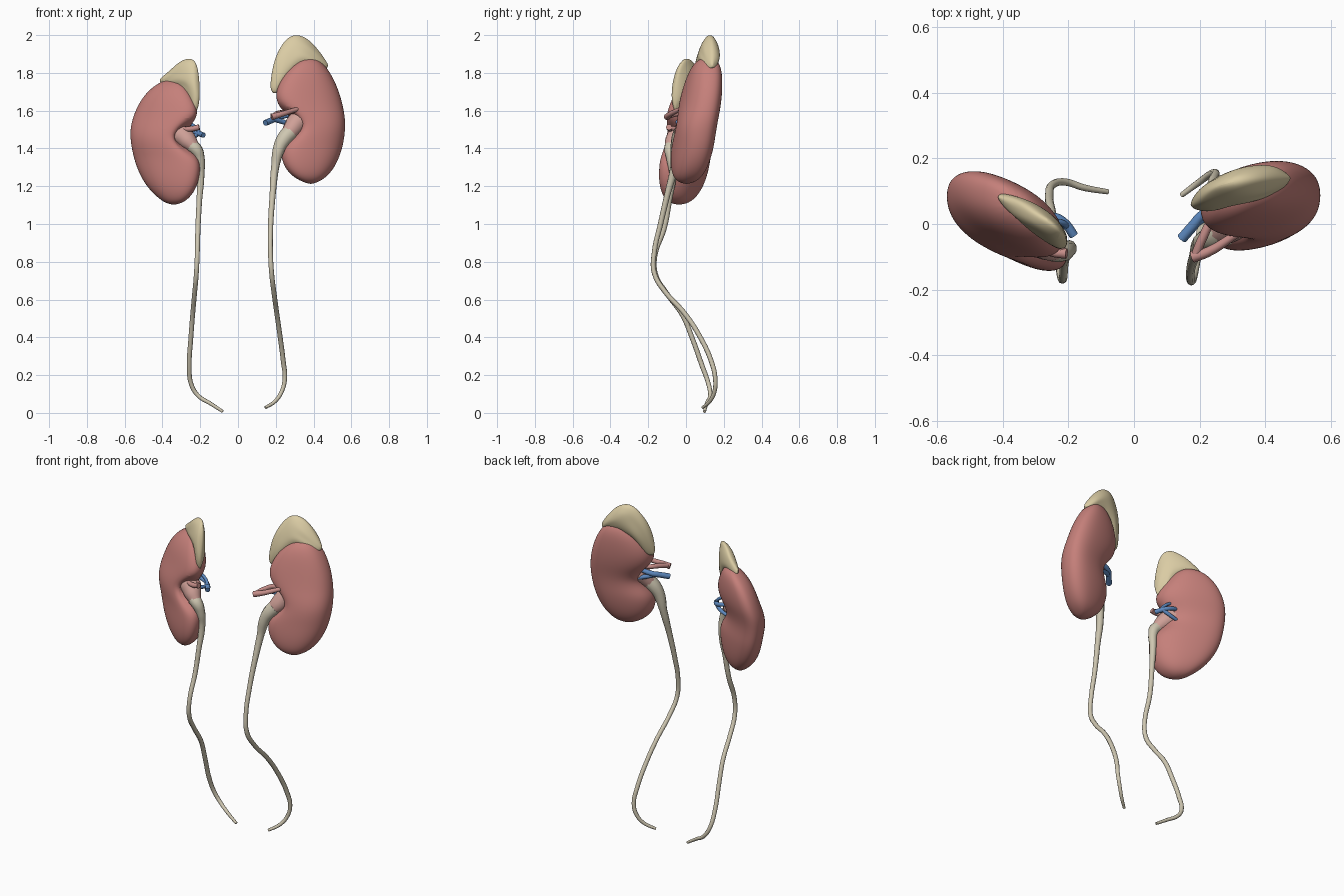
import bpy, bmesh, math
from mathutils import Vector, noise


def material(name, rgb):
    m = bpy.data.materials.new(name)
    m.diffuse_color = (*rgb, 1)
    return m


KIDNEY = material("kidney_red", (0.56, 0.215, 0.195))
GLAND = material("gland_tan", (0.70, 0.60, 0.37))
URETER = material("ureter_beige", (0.62, 0.57, 0.44))
PELVIS = material("pelvis_pink", (0.62, 0.35, 0.31))
ARTERY = material("artery_pink", (0.56, 0.27, 0.25))
VEIN = material("vein_blue", (0.11, 0.25, 0.52))


def smooth(obj):
    bpy.ops.object.select_all(action='DESELECT')
    obj.select_set(True)
    bpy.context.view_layer.objects.active = obj
    bpy.ops.object.shade_smooth_by_angle(angle=math.radians(50))


def power(v, e):
    return math.copysign(abs(v) ** e, v)


def loft(name, mat, rows, start, end, segs=20, blunt=1.0, taper=0, dent=None, wrinkle=0):
    """Skin over oval rows (edge point, edge point, half thickness in y), closed by two poles."""
    bm = bmesh.new()
    rings = []
    for p, q, t in rows:
        p, q = Vector(p), Vector(q)
        mid, half = (p + q) / 2, (p - q) / 2
        ring = []
        for i in range(segs):
            a = 2 * math.pi * i / segs
            c, s = power(math.cos(a), blunt), power(math.sin(a), blunt)
            off = (half * c + Vector((0, t * s * (1 + taper * c), 0))) * 1.02
            if dent:
                angle, z, depth = dent
                off *= 1 - depth * math.exp(-((a - angle) / 0.5) ** 2 - ((mid.z - z) / 0.06) ** 2)
            ring.append(bm.verts.new(mid + off))
        rings.append(ring)
    for r, s in zip(rings, rings[1:]):
        for i in range(segs):
            j = (i + 1) % segs
            bm.faces.new((r[i], r[j], s[j], s[i]))
    for pole, ring in ((start, rings[0]), (end, rings[-1])):
        v = bm.verts.new(pole)
        for i in range(segs):
            bm.faces.new((v, ring[i], ring[(i + 1) % segs]))
    if wrinkle:
        for v in bm.verts:
            v.co += noise.noise_vector(v.co * 27) * wrinkle
    bmesh.ops.recalc_face_normals(bm, faces=bm.faces)
    me = bpy.data.meshes.new(name)
    bm.to_mesh(me)
    bm.free()
    me.materials.append(mat)
    obj = bpy.data.objects.new(name, me)
    bpy.context.collection.objects.link(obj)
    smooth(obj)
    obj.modifiers.new("round", 'SUBSURF').levels = 2
    obj.modifiers["round"].render_levels = 2
    return obj


def kidney(name, rows, slope, cy, poles, dent):
    """Bean from (z, outer x, inner x, half thickness), leaning in y with height."""
    def edge(z, x, cx):
        return (x, cy(z) + slope * (x - cx), z)
    sections = [(edge(z, xo, (xo + xi) / 2), edge(z, xi, (xo + xi) / 2), t)
                for z, xo, xi, t in rows]
    (xa, za), (xb, zb) = poles
    loft(name, KIDNEY, sections, (xa, cy(za), za), (xb, cy(zb), zb), blunt=0.84, dent=dent)


def gland(name, rows, tips, y):
    """Cap from (lower x, lower z, upper x, upper z, half thickness), thinner along the top."""
    def at(x, z):
        return (x, y(x, z), z)
    sections = [(at(a, b), at(c, d), t) for a, b, c, d, t in rows]
    loft(name, GLAND, sections, at(*tips[0]), at(*tips[1]), segs=16, taper=0.3, wrinkle=0.009)


def tube(name, mat, points, sides=3):
    """Tapered tube through (x, y, z, radius)."""
    cu = bpy.data.curves.new(name, 'CURVE')
    cu.dimensions = '3D'
    cu.bevel_depth = 1
    cu.bevel_resolution = sides
    cu.resolution_u = 5
    cu.use_fill_caps = True
    sp = cu.splines.new('BEZIER')
    sp.bezier_points.add(len(points) - 1)
    for b, (x, y, z, r) in zip(sp.bezier_points, points):
        b.co = (x, y, z)
        b.radius = r
        b.handle_left_type = b.handle_right_type = 'AUTO'
    cu.materials.append(mat)
    obj = bpy.data.objects.new(name, cu)
    bpy.context.collection.objects.link(obj)
    bpy.ops.object.select_all(action='DESELECT')
    obj.select_set(True)
    bpy.context.view_layer.objects.active = obj
    bpy.ops.object.convert(target='MESH')
    smooth(bpy.context.view_layer.objects.active)


# Kidneys
kidney("kidney_upper",
       [(1.222, .425, .345, .042), (1.25, .47, .29, .072), (1.30, .51, .247, .09),
        (1.36, .538, .228, .099), (1.42, .555, .232, .102), (1.47, .563, .265, .102),
        (1.52, .567, .28, .102), (1.57, .564, .255, .102), (1.62, .555, .212, .101),
        (1.68, .54, .198, .098), (1.74, .518, .215, .092), (1.80, .488, .25, .082),
        (1.845, .455, .295, .066), (1.873, .42, .335, .042)],
       0.22, lambda z: 0.003 + 0.17 * (z - 1.22), ((.385, 1.21), (.38, 1.885)),
       (math.pi + .45, 1.53, .5))
kidney("kidney_lower",
       [(1.112, -.385, -.295, .045), (1.14, -.425, -.255, .072), (1.19, -.475, -.222, .09),
        (1.25, -.513, -.205, .098), (1.31, -.538, -.20, .10), (1.36, -.552, -.212, .10),
        (1.41, -.563, -.25, .10), (1.46, -.569, -.27, .10), (1.51, -.568, -.25, .10),
        (1.56, -.556, -.218, .10), (1.61, -.537, -.215, .097), (1.66, -.51, -.235, .09),
        (1.71, -.47, -.262, .075), (1.75, -.415, -.295, .05)],
       -0.45, lambda z: -0.038 + 0.14 * (z - 1.1), ((-.34, 1.10), (-.35, 1.772)),
       (math.pi + .5, 1.46, .5))

# Adrenal glands capping the kidneys
gland("adrenal_gland_upper",
      [(.225, 1.70, .170, 1.72, .022), (.255, 1.755, .172, 1.80, .036),
       (.29, 1.79, .197, 1.89, .046), (.32, 1.81, .245, 1.975, .05),
       (.35, 1.83, .302, 2.012, .052), (.39, 1.83, .372, 1.983, .05),
       (.43, 1.825, .432, 1.917, .04), (.463, 1.82, .472, 1.86, .022)],
      ((.185, 1.69), (.478, 1.833)),
      lambda x, z: 0.078 + 0.2 * (x - .17) + 0.15 * (z - 1.85))
gland("adrenal_gland_lower",
      [(-.40, 1.735, -.405, 1.775, .018), (-.36, 1.735, -.365, 1.812, .034),
       (-.32, 1.73, -.315, 1.86, .043), (-.295, 1.71, -.265, 1.88, .046),
       (-.28, 1.69, -.222, 1.865, .045), (-.265, 1.66, -.205, 1.78, .042),
       (-.25, 1.63, -.202, 1.68, .034), (-.235, 1.605, -.207, 1.625, .02)],
      ((-.415, 1.76), (-.218, 1.597)),
      lambda x, z: -0.05 - 0.62 * (x + .2) + 0.1 * (z - 1.75))

# Renal pelvis funnels
tube("renal_pelvis_upper", PELVIS,
     [(.262, -.03, 1.468, .040), (.288, -.01, 1.503, .05),
      (.32, .018, 1.54, .06), (.37, .04, 1.56, .055)], 5)
tube("renal_pelvis_lower", PELVIS,
     [(-.235, -.08, 1.408, .034), (-.262, -.065, 1.437, .048),
      (-.295, -.04, 1.468, .058), (-.34, -.01, 1.485, .055)], 5)

# Ureters running down to the tails
tube("ureter_upper", URETER,
     [(.275, -.022, 1.483, .045), (.245, -.037, 1.45, .041), (.218, -.05, 1.40, .033),
      (.198, -.06, 1.31, .022), (.183, -.10, 1.15, .016), (.173, -.135, 1.0, .014),
      (.172, -.168, .85, .013), (.178, -.168, .74, .013), (.19, -.11, .64, .013),
      (.205, -.01, .53, .013), (.222, .07, .41, .013), (.24, .135, .27, .013),
      (.248, .155, .18, .012), (.23, .15, .11, .011), (.195, .125, .06, .010),
      (.145, .088, .028, .008)])
tube("ureter_lower", URETER,
     [(-.247, -.078, 1.415, .036), (-.222, -.082, 1.395, .034), (-.203, -.078, 1.35, .027),
      (-.197, -.07, 1.27, .020), (-.205, -.09, 1.12, .015), (-.212, -.115, .98, .014),
      (-.216, -.165, .83, .013), (-.221, -.16, .73, .013), (-.23, -.10, .63, .013),
      (-.24, -.02, .52, .013), (-.25, .035, .39, .013), (-.258, .085, .25, .013),
      (-.247, .12, .15, .012), (-.21, .128, .09, .011), (-.15, .11, .052, .010),
      (-.08, .098, .007, .008)])

# Branching arteries
for i, pts in enumerate((
        [(.178, -.10, 1.567, .018), (.225, -.085, 1.58, .015), (.32, -.025, 1.61, .012)],
        [(.185, -.10, 1.57, .014), (.21, -.04, 1.585, .014), (.24, .01, 1.59, .013),
         (.34, .04, 1.58, .012)],
        [(-.205, -.09, 1.513, .016), (-.25, -.085, 1.503, .014), (-.32, -.055, 1.505, .012)],
        [(-.215, -.088, 1.51, .012), (-.24, -.04, 1.50, .012), (-.32, .0, 1.49, .011)])):
    tube(f"artery_{i + 1}", ARTERY, pts)

# Branching veins
for i, pts in enumerate((
        [(.145, -.045, 1.535, .016), (.18, -.005, 1.55, .016), (.21, .028, 1.562, .015),
         (.32, .06, 1.59, .011)],
        [(.19, .005, 1.555, .014), (.24, .035, 1.54, .013), (.33, .06, 1.51, .011)],
        [(-.183, -.035, 1.47, .014), (-.208, .0, 1.48, .014), (-.24, .022, 1.49, .012),
         (-.32, .02, 1.51, .010)],
        [(-.208, .0, 1.48, .012), (-.245, .015, 1.455, .011), (-.32, .02, 1.43, .009)],
        [(-.20, -.01, 1.475, .010), (-.222, .005, 1.51, .009), (-.29, .01, 1.55, .008)])):
    tube(f"vein_{i + 1}", VEIN, pts)
